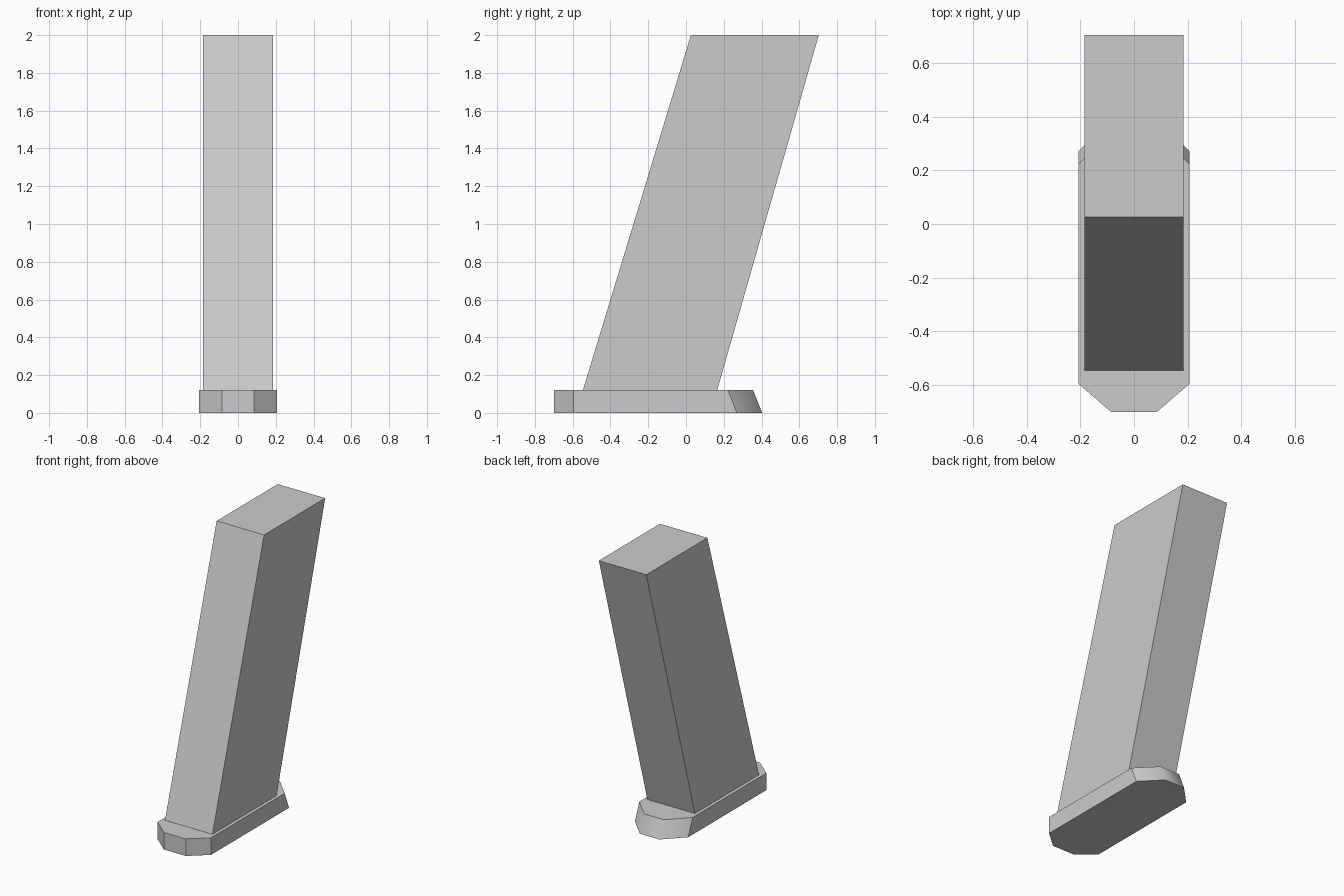
import bpy

if "Cube" in bpy.data.objects:
    bpy.data.objects.remove(bpy.data.objects["Cube"])


def loft(name, lower, upper, smooth=()):
    """Closed solid between two matching outlines of (x, y, z) points."""
    n = len(lower)
    faces = [tuple(reversed(range(n))), tuple(range(n, 2 * n))]
    faces += [(i, (i + 1) % n, n + (i + 1) % n, n + i) for i in range(n)]
    mesh = bpy.data.meshes.new(name)
    mesh.from_pydata(lower + upper, [], faces)
    for i in smooth:
        mesh.polygons[2 + i].use_smooth = True
    mesh.update()
    obj = bpy.data.objects.new(name, mesh)
    bpy.context.collection.objects.link(obj)
    return obj


def rectangle(half_width, front, back, z):
    return [(-half_width, front, z), (half_width, front, z),
            (half_width, back, z), (-half_width, back, z)]


def foot_outline(back_shift, z):
    """Octagonal outline mirrored across x; only the rear end slopes."""
    right = [(0.085, -0.70), (0.207, -0.595),
             (0.207, 0.27 - back_shift), (0.077, 0.403 - back_shift)]
    left = [(-x, y) for x, y in reversed(right)]
    return [(x, y, z) for x, y in right + left]


# Slanted body, slightly narrower at the top
loft("slanted_body", rectangle(0.184, -0.546, 0.165, 0.12),
     rectangle(0.184, 0.026, 0.703, 2.0))

# Base plate with chamfered front and a softly shaded, undercut rear
loft("base_plate", foot_outline(0.0, 0.0), foot_outline(0.048, 0.12),
     smooth=(2, 3, 4))
